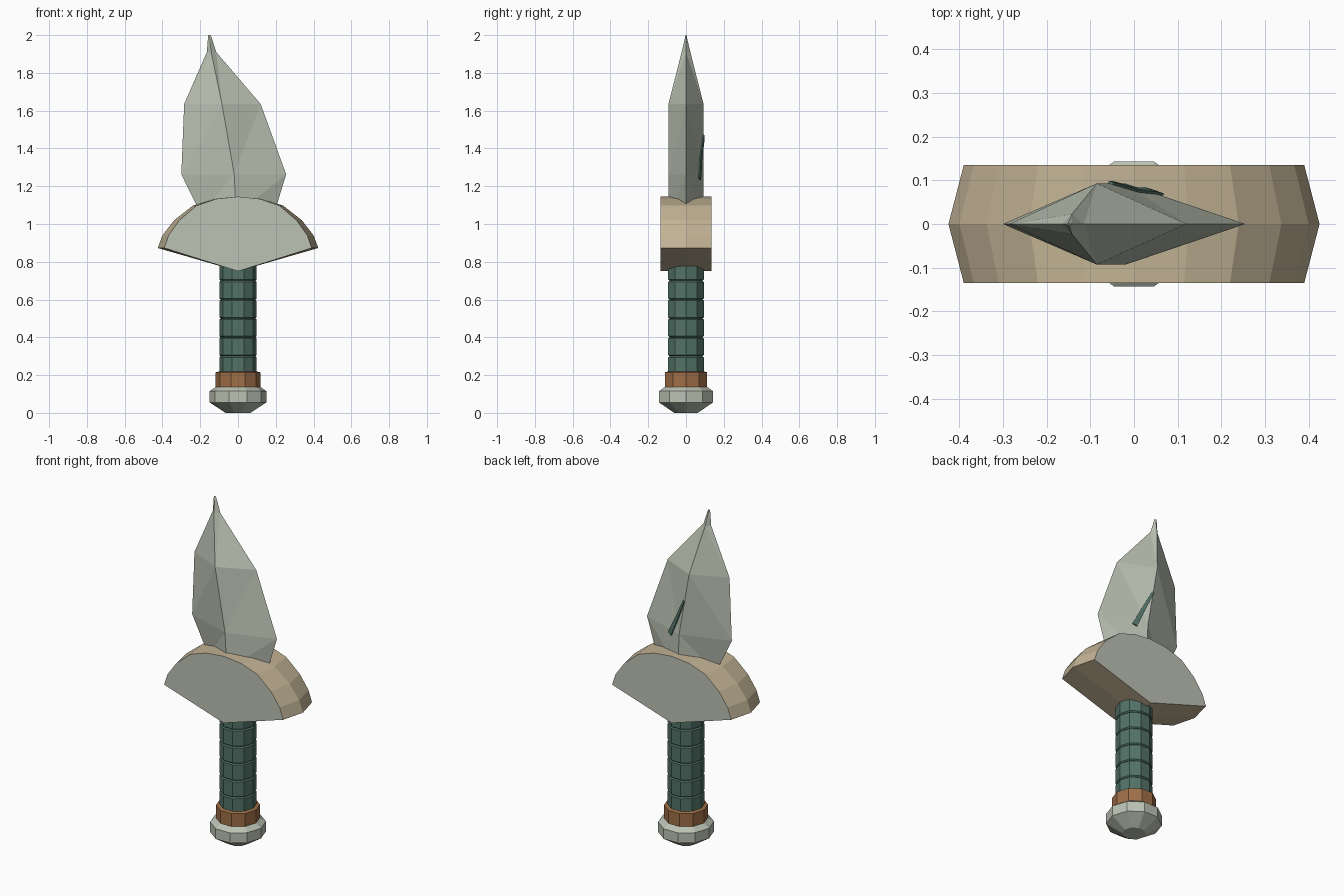
import bpy, bmesh, math
from mathutils import Vector
from mathutils.bvhtree import BVHTree

if "Cube" in bpy.data.objects:
    bpy.data.objects.remove(bpy.data.objects["Cube"], do_unlink=True)


def material(name, rgb):
    m = bpy.data.materials.new(name)
    m.use_nodes = True
    m.diffuse_color = (*rgb, 1)
    m.node_tree.nodes["Principled BSDF"].inputs["Base Color"].default_value = (*rgb, 1)
    return m


silver = material("pale_steel", (0.50, 0.54, 0.45))
tan = material("tan_bone", (0.54, 0.45, 0.30))
green = material("dark_green_leather", (0.085, 0.17, 0.135))
copper = material("copper", (0.35, 0.16, 0.065))


def build(name, verts, faces, *mats):
    mesh = bpy.data.meshes.new(name)
    bm = bmesh.new()
    vs = [bm.verts.new(v) for v in verts]
    for f in faces:
        bm.faces.new([vs[i] for i in f])
    bmesh.ops.recalc_face_normals(bm, faces=bm.faces)
    bm.to_mesh(mesh)
    bm.free()
    for m in mats:
        mesh.materials.append(m)
    ob = bpy.data.objects.new(name, mesh)
    bpy.context.collection.objects.link(ob)
    return ob


def loft(name, rings, *mats):
    """Skin a stack of equal closed rings and cap both ends."""
    n = len(rings[0])
    faces = [tuple(range(n)), tuple(range((len(rings) - 1) * n, len(rings) * n))]
    for k in range(len(rings) - 1):
        for i in range(n):
            j = (i + 1) % n
            faces.append((k * n + i, k * n + j, (k + 1) * n + j, (k + 1) * n + i))
    return build(name, [p for r in rings for p in r], faces, *mats)


def turned(name, profile, mat, sides=10):
    """Faceted lathe from (radius, height) pairs."""
    step = math.tau / sides
    return loft(name, [[(r * math.cos(i * step), r * math.sin(i * step), z)
                        for i in range(sides)] for r, z in profile], mat)


# Pommel and collar
turned("pommel", [(0.065, 0), (0.15, 0.055), (0.15, 0.115), (0.115, 0.14)], silver)
turned("collar", [(0.118, 0.13), (0.118, 0.215), (0.09, 0.222)], copper)

# Grip made of wrapped bands with narrow grooves
grip = []
for k in range(6):
    z = 0.2 + 0.1 * k
    grip += [(0.092, z), (0.099, z + 0.006), (0.099, z + 0.094), (0.092, z + 0.1)]
grip = [p for i, p in enumerate(grip) if i == 0 or p[1] - grip[i - 1][1] > 0.001]
turned("grip", grip, green)

# Fan-shaped guard, bulging sideways at mid depth
half = [(0.39, 0.873), (0.367, 0.94), (0.31, 1.02), (0.22, 1.097), (0.115, 1.133)]
outline = half + [(0, 1.145)] + [(-x, z) for x, z in reversed(half)] + [(0, 0.75)]
guard = loft("guard", [[(x * s, y, z) for x, z in outline]
                       for y, s in ((-0.135, 1), (0, 1.09), (0.135, 1))], tan, silver)
for p in guard.data.polygons:
    p.material_index = 1 if abs(p.normal.y) > 0.95 else 0

# Blade: rows of (height, left edge, ridge, right edge, ridge depth)
rows = [(1.05, -0.195, -0.01, 0.19, 0.09), (1.263, -0.30, -0.02, 0.255, 0.093),
        (1.635, -0.285, -0.085, 0.12, 0.093), (1.91, -0.165, -0.142, -0.115, 0.023),
        (2.0, -0.158, -0.151, -0.144, 0.002)]
verts = []
for z, l, c, r, d in rows:
    verts += [(l, 0, z), (c, -d, z), (r, 0, z), (c, d, z)]
top = 4 * (len(rows) - 1)
faces = [(0, 1, 2, 3), tuple(top + i for i in range(4))]
for k in range(len(rows) - 1):
    a, b = 4 * k, 4 * k + 4
    for ridge in (1, 3):
        faces += [(a, a + ridge, b + ridge), (a, b + ridge, b),
                  (a + ridge, a + 2, b + 2), (a + ridge, b + 2, b + ridge)]
build("blade", verts, faces, silver)

# Thin green sliver laid on the back of the blade
tree = BVHTree.FromPolygons([Vector(v) for v in verts], faces)
low, high, steps = Vector((0.055, 0, 1.24)), Vector((-0.053, 0, 1.47)), 8
across = Vector((high.z - low.z, 0, low.x - high.x)).normalized()
strip = []
for i in range(steps + 1):
    t = i / steps
    for side in (-1, 1):
        p = low.lerp(high, t) + across * side * (0.014 - 0.008 * t)
        hit = tree.ray_cast(Vector((p.x, 1, p.z)), Vector((0, -1, 0)))[0]
        strip.append((p.x, hit.y + 0.004, p.z))
sliver = build("blade_sliver", strip,
               [(2 * i, 2 * i + 1, 2 * i + 3, 2 * i + 2) for i in range(steps)], green)
thick = sliver.modifiers.new("thickness", "SOLIDIFY")
thick.thickness = 0.006
thick.offset = 0
